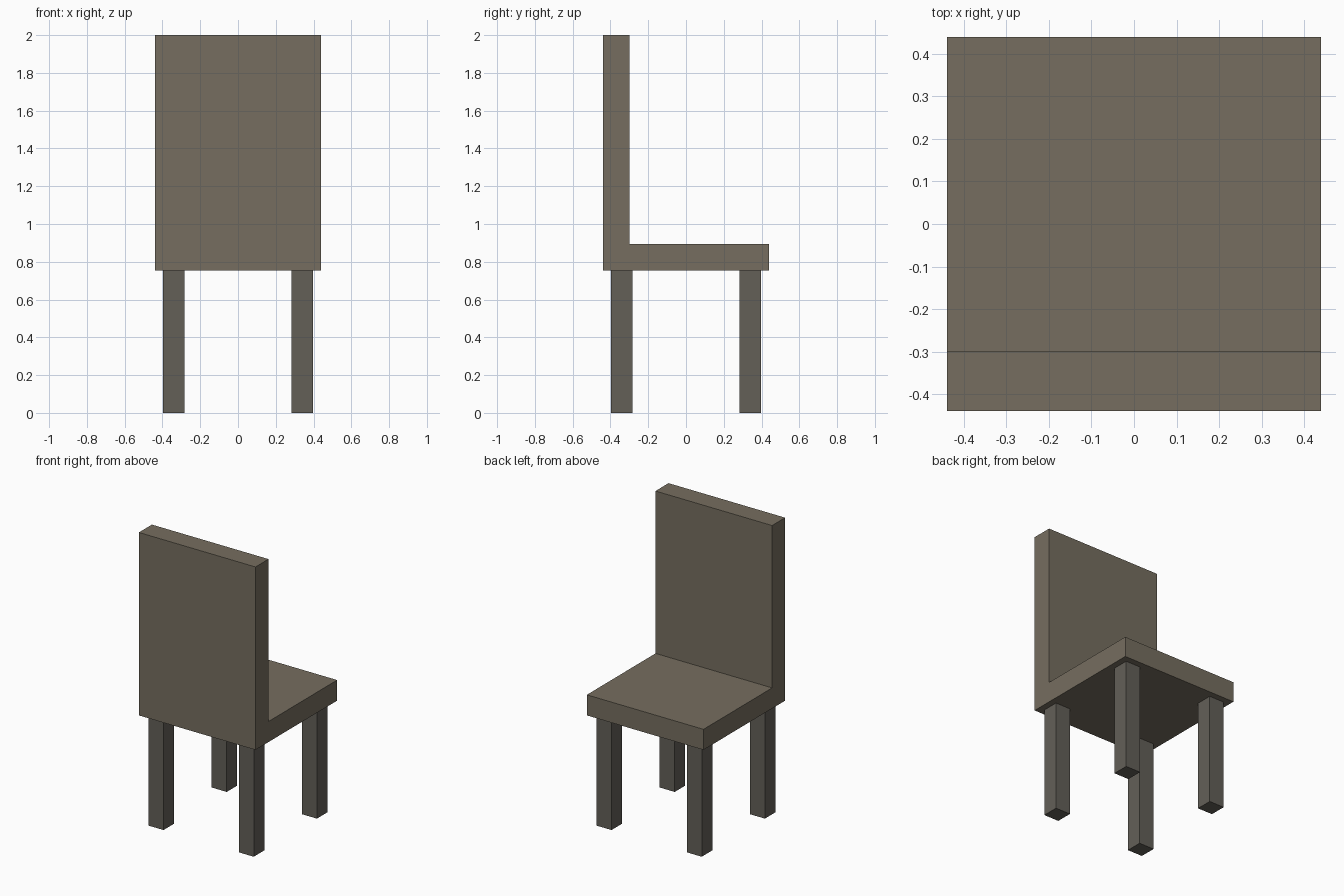
import bpy
import bmesh

if "Cube" in bpy.data.objects:
    bpy.data.objects.remove(bpy.data.objects["Cube"])

HALF = 0.439      # half width and depth of the seat
THICK = 0.14      # slab thickness of seat and back
SEAT_Z = 0.755    # underside of the seat
LEG_IN, LEG_OUT = 0.283, 0.396


def material(name, rgb):
    mat = bpy.data.materials.new(name)
    mat.diffuse_color = (*rgb, 1)
    mat.use_nodes = True
    mat.node_tree.nodes["Principled BSDF"].inputs["Base Color"].default_value = mat.diffuse_color
    return mat


def extrude_profile(name, outline, offset, mat):
    """Extrude a flat outline of 3D points along offset into a solid."""
    bm = bmesh.new()
    face = bm.faces.new([bm.verts.new(p) for p in outline])
    ext = bmesh.ops.extrude_face_region(bm, geom=[face], use_keep_orig=True)
    verts = [v for v in ext["geom"] if isinstance(v, bmesh.types.BMVert)]
    bmesh.ops.translate(bm, verts=verts, vec=offset)
    bmesh.ops.recalc_face_normals(bm, faces=bm.faces)
    mesh = bpy.data.meshes.new(name)
    bm.to_mesh(mesh)
    bm.free()
    mesh.materials.append(mat)
    obj = bpy.data.objects.new(name, mesh)
    bpy.context.collection.objects.link(obj)
    return obj


body_mat = material("body_brown", (0.18, 0.155, 0.115))
leg_mat = material("leg_grey_brown", (0.125, 0.115, 0.097))

# Seat and back: one L-shaped side profile extruded across the width
side = [(-HALF, SEAT_Z), (HALF, SEAT_Z), (HALF, SEAT_Z + THICK),
        (-HALF + THICK, SEAT_Z + THICK), (-HALF + THICK, 2), (-HALF, 2)]
extrude_profile("seat_and_back", [(-HALF, y, z) for y, z in side],
                (2 * HALF, 0, 0), body_mat)

# Four square legs, one per corner
for sy, depth in ((-1, "front"), (1, "rear")):
    for sx, hand in ((-1, "left"), (1, "right")):
        foot = [(sx * x, sy * y, 0) for x, y in
                ((LEG_IN, LEG_IN), (LEG_OUT, LEG_IN),
                 (LEG_OUT, LEG_OUT), (LEG_IN, LEG_OUT))]
        extrude_profile(f"{depth}_{hand}_leg", foot, (0, 0, SEAT_Z), leg_mat)
